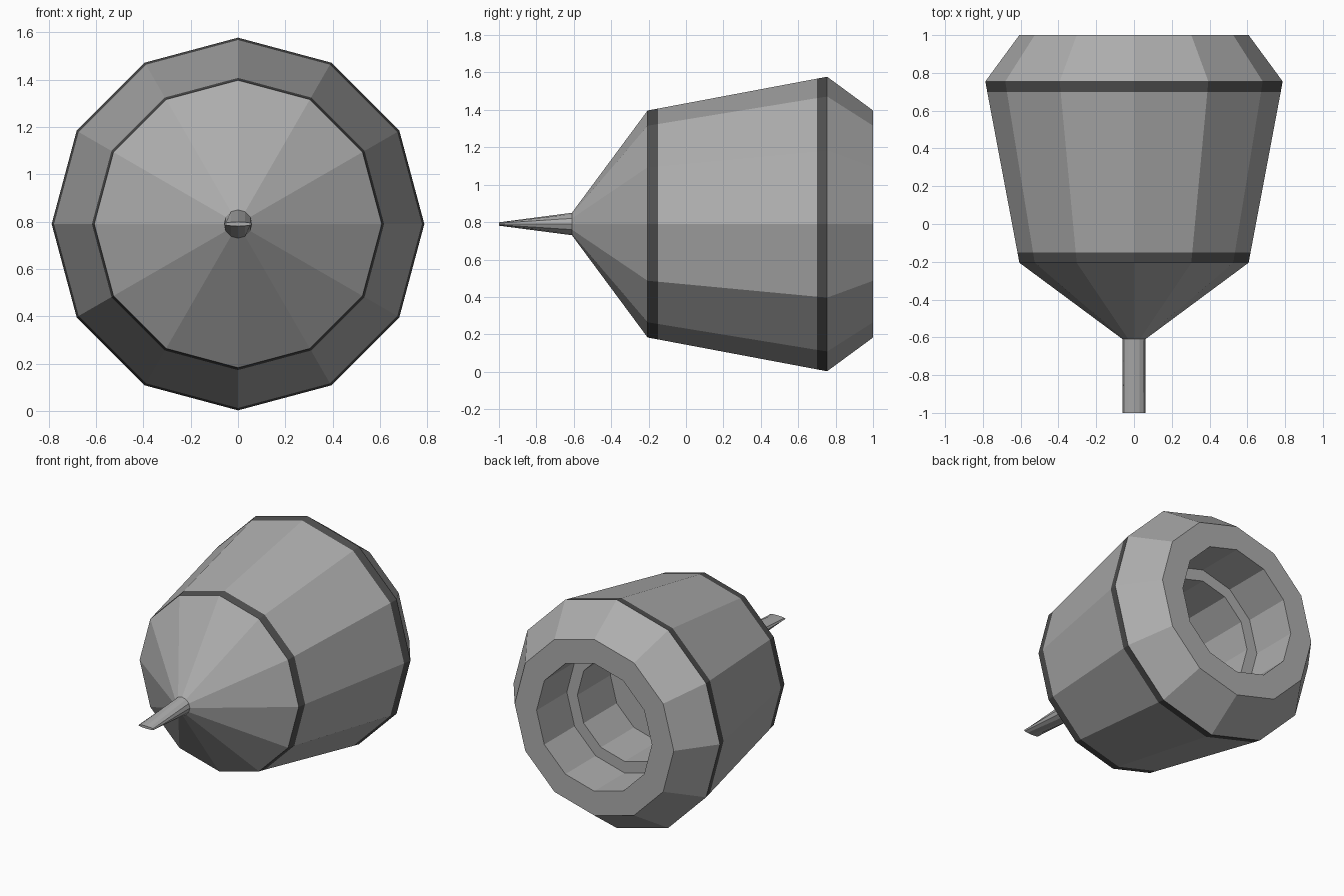
import bpy, bmesh
from math import sin, cos, pi

if "Cube" in bpy.data.objects:
    bpy.data.objects.remove(bpy.data.objects["Cube"])

SIDES = 12
CZ = 0.79  # height of the long axis


def material(name, v):
    m = bpy.data.materials.new(name)
    m.diffuse_color = (v, v, v, 1)
    m.use_nodes = True
    m.node_tree.nodes["Principled BSDF"].inputs["Base Color"].default_value = m.diffuse_color
    return m


def lathe(name, profile, mats, dark=()):
    """Skin 12-sided rings (y, x radius, z radius) along y and cap both ends."""
    bm = bmesh.new()
    rings = []
    for y, rx, rz in profile:
        rings.append([bm.verts.new((rx * cos(2 * pi * i / SIDES), y,
                                    CZ + rz * sin(2 * pi * i / SIDES)))
                      for i in range(SIDES)])
    for k, (a, b) in enumerate(zip(rings, rings[1:])):
        for i in range(SIDES):
            j = (i + 1) % SIDES
            f = bm.faces.new((a[i], a[j], b[j], b[i]))
            f.material_index = 1 if k in dark else 0
    bm.faces.new(rings[0])
    bm.faces.new(rings[-1])
    bmesh.ops.recalc_face_normals(bm, faces=bm.faces)
    me = bpy.data.meshes.new(name)
    bm.to_mesh(me)
    bm.free()
    for m in mats:
        me.materials.append(m)
    ob = bpy.data.objects.new(name, me)
    bpy.context.collection.objects.link(ob)
    return ob


grey = material("grey_metal", 0.42)
dark = material("dark_band", 0.08)

# Housing: nose cone, dark band, flared body, dark band, rear bevel, stepped recess
outline = [(-0.61, 0.06), (-0.205, 0.607), (-0.15, 0.617), (0.70, 0.777),
           (0.755, 0.787), (1.0, 0.607), (1.0, 0.44), (0.67, 0.44),
           (0.67, 0.36), (0.31, 0.36)]
lathe("housing", [(y, r, r) for y, r in outline], [grey, dark], dark=(1, 3))

# Nozzle: round at the cone, pinched to a flat slot at the tip
lathe("nozzle", [(-0.60, 0.06, 0.06), (-0.61, 0.06, 0.06), (-1.0, 0.06, 0.009)], [grey])
